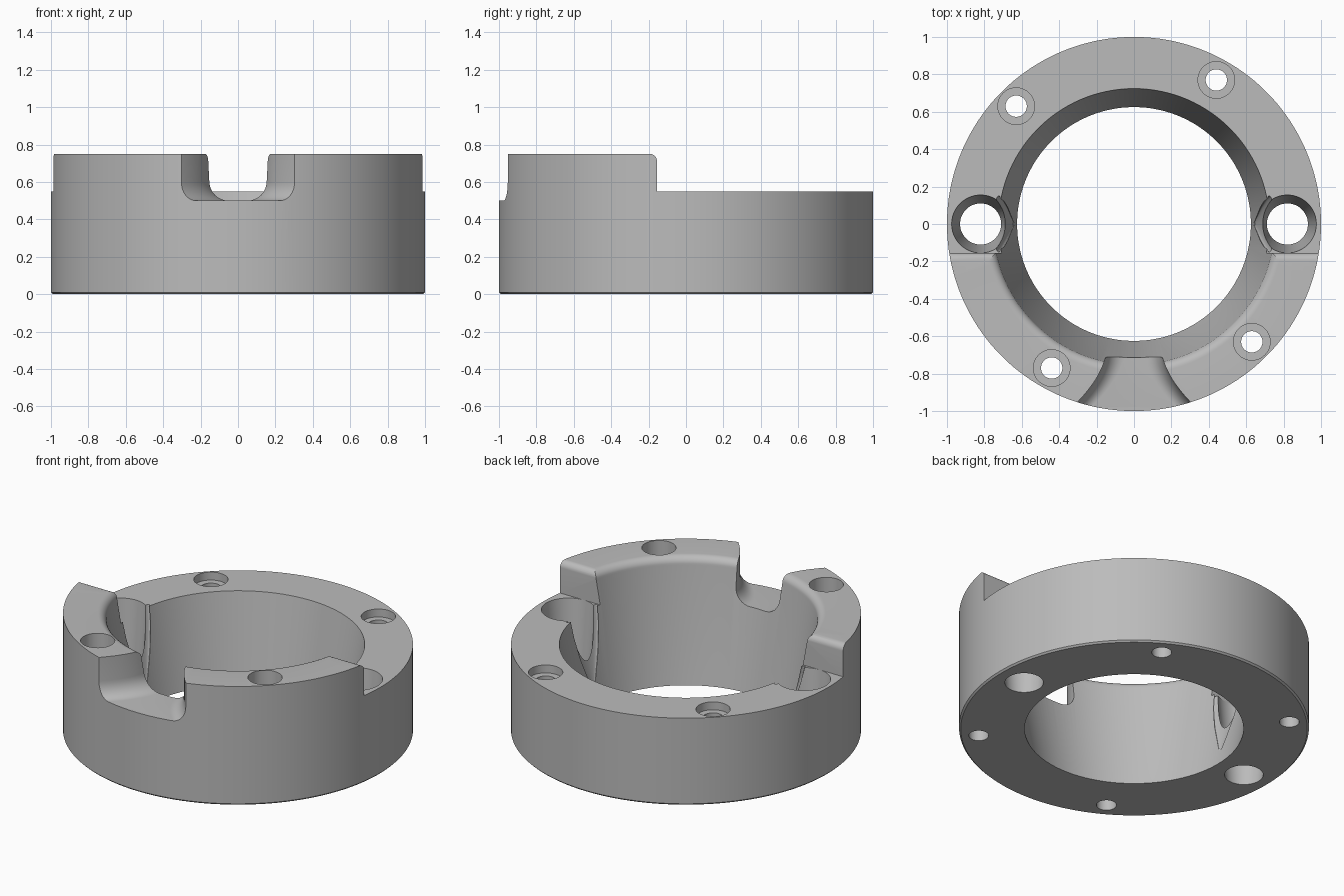
import bpy, bmesh
from math import sin, cos, pi

cube = bpy.data.objects.get("Cube")
if cube:
    bpy.data.objects.remove(cube, do_unlink=True)

BASE_R, SLOPE = 0.625, 0.18       # tapered bore
LOW, HIGH, STEP_Y = 0.55, 0.75, -0.155


def bore(z):
    return BASE_R + SLOPE * z


def loft(name, sections, closed=False):
    """Skin a series of closed loops; cap the ends unless the series is closed."""
    bm = bmesh.new()
    loops = [[bm.verts.new(p) for p in s] for s in sections]
    n = len(loops[0])
    pairs = list(zip(loops, loops[1:]))
    if closed:
        pairs.append((loops[-1], loops[0]))
    else:
        bm.faces.new(loops[0])
        bm.faces.new(loops[-1])
    for a, b in pairs:
        for i in range(n):
            j = (i + 1) % n
            bm.faces.new((a[i], a[j], b[j], b[i]))
    bmesh.ops.recalc_face_normals(bm, faces=bm.faces)
    mesh = bpy.data.meshes.new(name)
    bm.to_mesh(mesh)
    bm.free()
    ob = bpy.data.objects.new(name, mesh)
    bpy.context.collection.objects.link(ob)
    return ob


def arc(cx, cy, r, start, end, steps=8):
    return [(cx + r * cos(start + (end - start) * i / steps),
             cy + r * sin(start + (end - start) * i / steps)) for i in range(steps + 1)]


def oval(x, y, z, rx, ry, n=64):
    return [(x + rx * cos(2 * pi * (i + 0.5) / n),
             y + ry * sin(2 * pi * (i + 0.5) / n), z) for i in range(n)]


def turned_cutter(name, x, y, profile):
    return loft(name, [oval(x, y, z, r, r) for r, z in profile])


def cut(target, cutter):
    cutter.hide_render = True
    mod = target.modifiers.new("cut", "BOOLEAN")
    mod.operation = "DIFFERENCE"
    mod.solver = "EXACT"
    mod.object = cutter
    bpy.context.view_layer.objects.active = target
    bpy.ops.object.modifier_apply(modifier=mod.name)
    bpy.data.objects.remove(cutter, do_unlink=True)


# Ring body: revolved section with a rounded inner top edge
fillet = 0.05
fz = HIGH - fillet
profile = [(BASE_R, 0), (0.99, 0), (1, 0.01), (1, HIGH)]
profile += arc(bore(fz) + fillet, fz, fillet, pi / 2, pi)
SEG = 180
ring = loft("ring_body", [[(r * cos(2 * pi * k / SEG), r * sin(2 * pi * k / SEG), z)
                           for r, z in profile] for k in range(SEG)], closed=True)

# Lower the back half, leaving a rounded step edge
step = [(STEP_Y, LOW)] + arc(STEP_Y - 0.04, HIGH - 0.04, 0.04, 0, pi / 2)
step += [(STEP_Y - 0.04, 1), (1.3, 1), (1.3, LOW)]
cut(ring, loft("step_cutter", [[(x, y, z) for y, z in step] for x in (-1.3, 1.3)]))

# Flared front notch with a rounded floor
sections = []
for i in range(17):
    y = -0.6 - 0.46 * i / 16
    w = 0.145 + 0.155 * (max(0, -0.66 - y) / 0.29) ** 1.8
    u = arc(w - 0.1, 0.6, 0.1, 0, -pi / 2)
    half = [(w, 0.95)] + u
    sections.append([(x, y, z) for x, z in half] +
                    [(-x, y, z) for x, z in reversed(half)])
cut(ring, loft("notch_cutter", sections))

# Tapered side holes that break into the bore, with eased opening edges
for side in (-1, 1):
    cut(ring, turned_cutter("side_hole_cutter", side * 0.82, 0,
                            [(0.11, -0.1), (0.11, 0), (0.155, LOW), (0.155, 0.9)]))
    eased = [oval(side * bore(z), 0, z, d, w)
             for z, d, w in ((0.1, 0.004, 0.01), (0.3, 0.018, 0.09),
                             (0.45, 0.024, 0.135), (0.58, 0.026, 0.155))]
    cut(ring, loft("opening_cutter", eased))

# Counterbored bolt holes
for x, y in ((-0.63, 0.63), (0.44, 0.77)):
    for s in (-1, 1):
        cut(ring, turned_cutter("bolt_hole_cutter", s * x, s * y,
                                [(0.057, -0.1), (0.057, 0.5), (0.098, 0.5), (0.098, 0.9)]))

# Single grey material
grey = bpy.data.materials.new("plain_grey")
colour = (0.5, 0.5, 0.5, 1)
grey.diffuse_color = colour
grey.use_nodes = True
grey.node_tree.nodes["Principled BSDF"].inputs["Base Color"].default_value = colour
ring.data.materials.clear()
ring.data.materials.append(grey)

# Smooth curved walls, keep edges sharp
bpy.ops.object.select_all(action="DESELECT")
ring.select_set(True)
bpy.context.view_layer.objects.active = ring
bpy.ops.object.shade_smooth_by_angle(angle=pi / 6)
